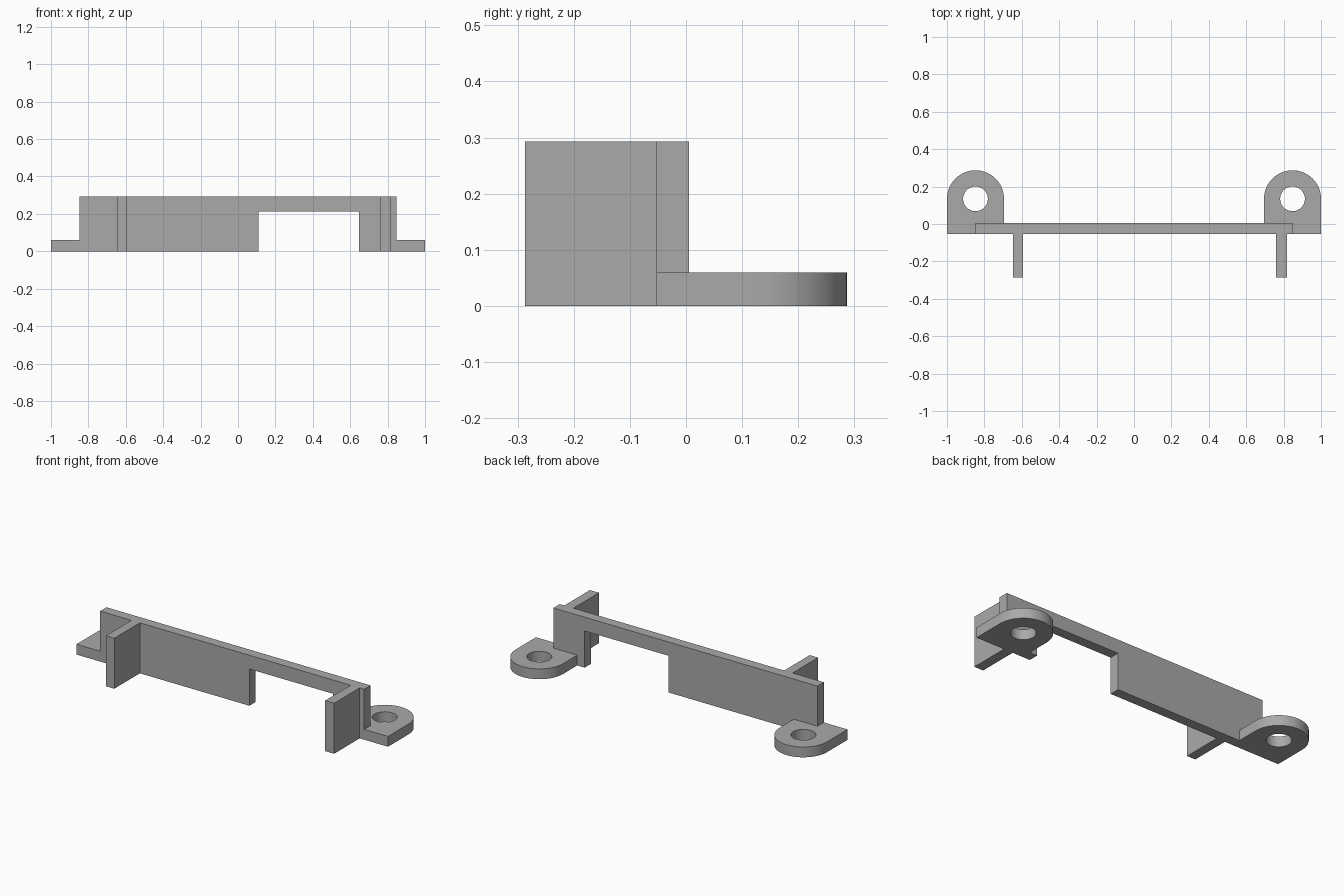
import bpy, bmesh, math
from mathutils import Vector

cube = bpy.data.objects.get("Cube")
if cube:
    bpy.data.objects.remove(cube, do_unlink=True)

grey = bpy.data.materials.new("plain_grey")
grey.use_nodes = True
colour = (0.4, 0.4, 0.4, 1)
grey.diffuse_color = colour
grey.node_tree.nodes["Principled BSDF"].inputs["Base Color"].default_value = colour

FRONT, BACK, HEIGHT, TAB = -0.053, 0.005, 0.293, 0.06
HOLE_X, HOLE_Y, RADIUS = 0.8475, 0.1345, 0.1525


def extrude_loops(name, loops, offset):
    """Fill closed loops (inner ones become holes) and extrude the result."""
    bm = bmesh.new()
    edges = []
    for loop in loops:
        verts = [bm.verts.new(p) for p in loop]
        edges += [bm.edges.new((a, b)) for a, b in zip(verts, verts[1:] + verts[:1])]
    bmesh.ops.triangle_fill(bm, use_beauty=True, edges=edges)
    bmesh.ops.dissolve_limit(bm, angle_limit=0.001, verts=bm.verts[:],
                             edges=[e for e in bm.edges if not e.is_boundary])
    caps = bm.faces[:]
    new = bmesh.ops.extrude_face_region(bm, geom=caps, use_keep_orig=True)["geom"]
    bmesh.ops.translate(bm, vec=Vector(offset),
                        verts=[v for v in new if isinstance(v, bmesh.types.BMVert)])
    bmesh.ops.recalc_face_normals(bm, faces=bm.faces[:])
    mesh = bpy.data.meshes.new(name)
    bm.to_mesh(mesh)
    bm.free()
    mesh.materials.append(grey)
    obj = bpy.data.objects.new(name, mesh)
    bpy.context.collection.objects.link(obj)
    return obj


def arc(radius, cx, start, end, steps):
    return [(cx + radius * math.cos(a), HOLE_Y + radius * math.sin(a), 0)
            for a in (start + (end - start) * i / steps for i in range(steps + 1))]


# Upright plate with a notch below and low feet at both ends
outline = [(-1, 0), (0.11, 0), (0.11, 0.213), (0.647, 0.213), (0.647, 0), (1, 0),
           (1, TAB), (HOLE_X, TAB), (HOLE_X, HEIGHT), (-HOLE_X, HEIGHT),
           (-HOLE_X, TAB), (-1, TAB)]
extrude_loops("upright_plate", [[(x, FRONT, z) for x, z in outline]], (0, BACK - FRONT, 0))

# Front fins
for name, x0, x1 in (("right_fin", -0.647, -0.593), ("left_fin", 0.76, 0.818)):
    base = [(x0, -0.287, 0), (x1, -0.287, 0), (x1, FRONT, 0), (x0, FRONT, 0)]
    extrude_loops(name, [base], (0, 0, HEIGHT))

# Rounded mounting tabs with a bolt hole
for name, cx in (("right_mounting_tab", -HOLE_X), ("left_mounting_tab", HOLE_X)):
    outer = [(cx - RADIUS, BACK, 0), (cx + RADIUS, BACK, 0)] + arc(RADIUS, cx, 0, math.pi, 32)
    hole = arc(0.066, cx, 0, math.tau, 48)[:-1]
    tab = extrude_loops(name, [outer, hole], (0, 0, TAB))
    bpy.ops.object.select_all(action="DESELECT")
    tab.select_set(True)
    bpy.context.view_layer.objects.active = tab
    bpy.ops.object.shade_smooth_by_angle(angle=math.radians(30))
